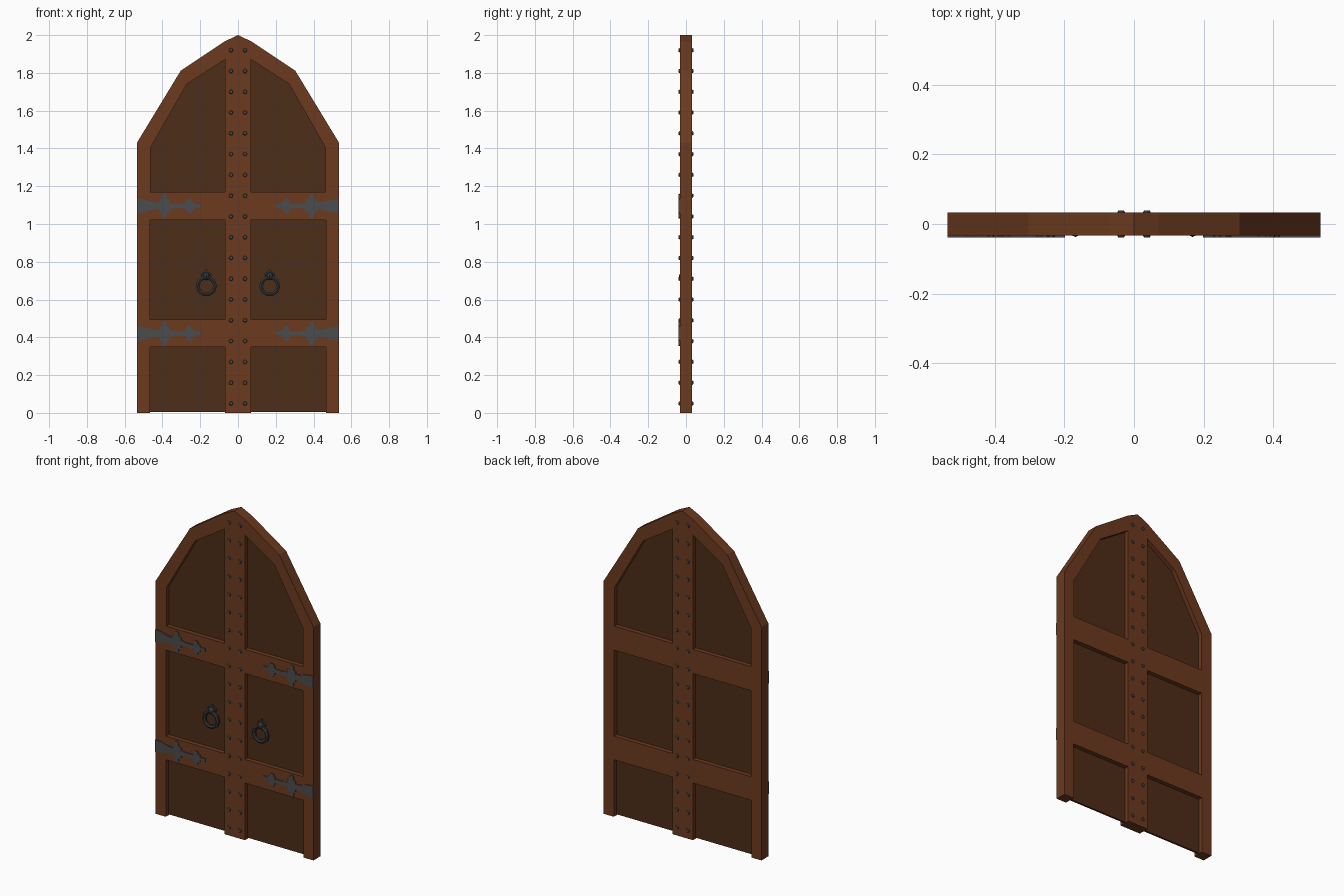
import bpy, bmesh
from math import pi
from mathutils import Matrix, Vector

if "Cube" in bpy.data.objects:
    bpy.data.objects.remove(bpy.data.objects["Cube"])


def material(name, rgb):
    m = bpy.data.materials.new(name)
    m.diffuse_color = (*rgb, 1)
    m.use_nodes = True
    m.node_tree.nodes["Principled BSDF"].inputs["Base Color"].default_value = m.diffuse_color
    return m


FRAME = material("frame_wood", (0.15, 0.042, 0.013))
PANEL = material("panel_wood", (0.075, 0.026, 0.009))
IRON = material("iron", (0.07, 0.072, 0.075))
RING = material("dark_iron", (0.035, 0.038, 0.04))
T = 0.033  # half thickness of the frame


def add_object(name, mesh, mat):
    ob = bpy.data.objects.new(name, mesh)
    bpy.context.collection.objects.link(ob)
    mesh.materials.clear()
    mesh.materials.append(mat)
    return ob


def slab(name, loops, y0, y1, mat, side):
    """Plate cut from x/z outlines (first the border, then holes)."""
    cu = bpy.data.curves.new(name, 'CURVE')
    cu.dimensions = '2D'
    cu.fill_mode = 'BOTH'
    cu.extrude = (y1 - y0) / 2
    for pts in loops:
        sp = cu.splines.new('POLY')
        sp.points.add(len(pts) - 1)
        for p, (x, z) in zip(sp.points, pts):
            p.co = (x * side, z, 0, 1)
        sp.use_cyclic_u = True
        sp.use_smooth = False
    tmp = bpy.data.objects.new(name + "_tmp", cu)
    bpy.context.collection.objects.link(tmp)
    dg = bpy.context.evaluated_depsgraph_get()
    mesh = bpy.data.meshes.new_from_object(tmp.evaluated_get(dg))
    bpy.data.objects.remove(tmp)
    mesh.transform(Matrix.Translation((0, (y0 + y1) / 2, 0)) @ Matrix.Rotation(pi / 2, 4, 'X'))
    bm = bmesh.new()
    bm.from_mesh(mesh)
    bmesh.ops.remove_doubles(bm, verts=bm.verts, dist=1e-5)
    bmesh.ops.recalc_face_normals(bm, faces=bm.faces)
    bm.to_mesh(mesh)
    bm.free()
    return add_object(name, mesh, mat)


# Outlines of one door leaf
border = [(0, 0), (.07, 0), (.07, .35), (.467, .35), (.467, 0), (.535, 0),
          (.535, 1.43), (.303, 1.812), (.07, 1.967), (0, 2)]
mid_hole = [(.07, .495), (.465, .495), (.465, 1.022), (.07, 1.022)]
top_hole = [(.07, 1.17), (.463, 1.17), (.463, 1.405), (.27, 1.742), (.07, 1.87)]
backing = [(.06, .005), (.475, .005), (.475, 1.41), (.276, 1.75), (.06, 1.885)]

# Upper edge of a strap hinge, mirrored about its centre line
strap = [(.535, .038), (.49, .033), (.45, .02), (.418, .018), (.416, .032), (.404, .04),
         (.402, .06), (.39, .065), (.376, .055), (.378, .04), (.356, .03), (.362, .018),
         (.33, .011), (.278, .012), (.274, .026), (.264, .04), (.249, .04), (.244, .025),
         (.232, .02), (.228, .008), (.198, .012)]

# Teardrop plate behind the pull ring
plate = [(.168, .762), (.182, .745), (.197, .736), (.192, .718), (.18, .703),
         (.156, .703), (.144, .718), (.139, .736), (.154, .745)]


def ring_mesh(center, major, minor, n=10, m=6):
    """Low-poly torus standing in the x/z plane."""
    bm = bmesh.new()
    prof = bmesh.ops.create_circle(bm, segments=m, radius=minor)["verts"]
    bmesh.ops.translate(bm, verts=prof, vec=(major, 0, 0))
    edges = bm.edges[:]
    bmesh.ops.spin(bm, geom=edges, cent=(0, 0, 0), axis=(0, 1, 0), angle=2 * pi,
                   steps=n, use_merge=True)
    bmesh.ops.remove_doubles(bm, verts=bm.verts, dist=1e-5)
    bmesh.ops.recalc_face_normals(bm, faces=bm.faces)
    bmesh.ops.translate(bm, verts=bm.verts, vec=center)
    mesh = bpy.data.meshes.new("pull_ring")
    bm.to_mesh(mesh)
    bm.free()
    return mesh


for side, label in ((1, "right"), (-1, "left")):
    # Wooden leaf and recessed panel
    slab(f"{label}_frame", [border, mid_hole, top_hole], -T, T, FRAME, side)
    slab(f"{label}_panel", [backing], -.006, .006, PANEL, side)

    # Strap hinges on the front
    for name, zc in (("lower", .42), ("upper", 1.095)):
        outline = [(x, zc + h) for x, h in strap] + [(x, zc - h) for x, h in reversed(strap)]
        slab(f"{label}_{name}_hinge", [outline], -.039, -T + .002, IRON, side)

    # Pull ring, plate and knob
    slab(f"{label}_ring_plate", [plate], -.015, -.004, RING, side)
    add_object(f"{label}_pull_ring", ring_mesh(Vector((.168 * side, -.021, .672)), .046, .0115), RING)
    bm = bmesh.new()
    bmesh.ops.create_uvsphere(bm, u_segments=8, v_segments=6, radius=.02,
                              matrix=Matrix.Translation((.168 * side, -.017, .724)))
    mesh = bpy.data.meshes.new("ring_knob")
    bm.to_mesh(mesh)
    bm.free()
    add_object(f"{label}_ring_knob", mesh, RING)

    # Rows of studs on both faces of the centre stile
    bm = bmesh.new()
    for i in range(18):
        for face in (1, -1):
            mat = (Matrix.Translation((.037 * side, face * (T + .002), .05 + i * .11))
                   @ Matrix.Rotation(-face * pi / 2, 4, 'X'))
            bmesh.ops.create_cone(bm, cap_ends=True, segments=8, radius1=.0125,
                                  radius2=.008, depth=.008, matrix=mat)
    mesh = bpy.data.meshes.new("studs")
    bm.to_mesh(mesh)
    bm.free()
    add_object(f"{label}_studs", mesh, IRON)
